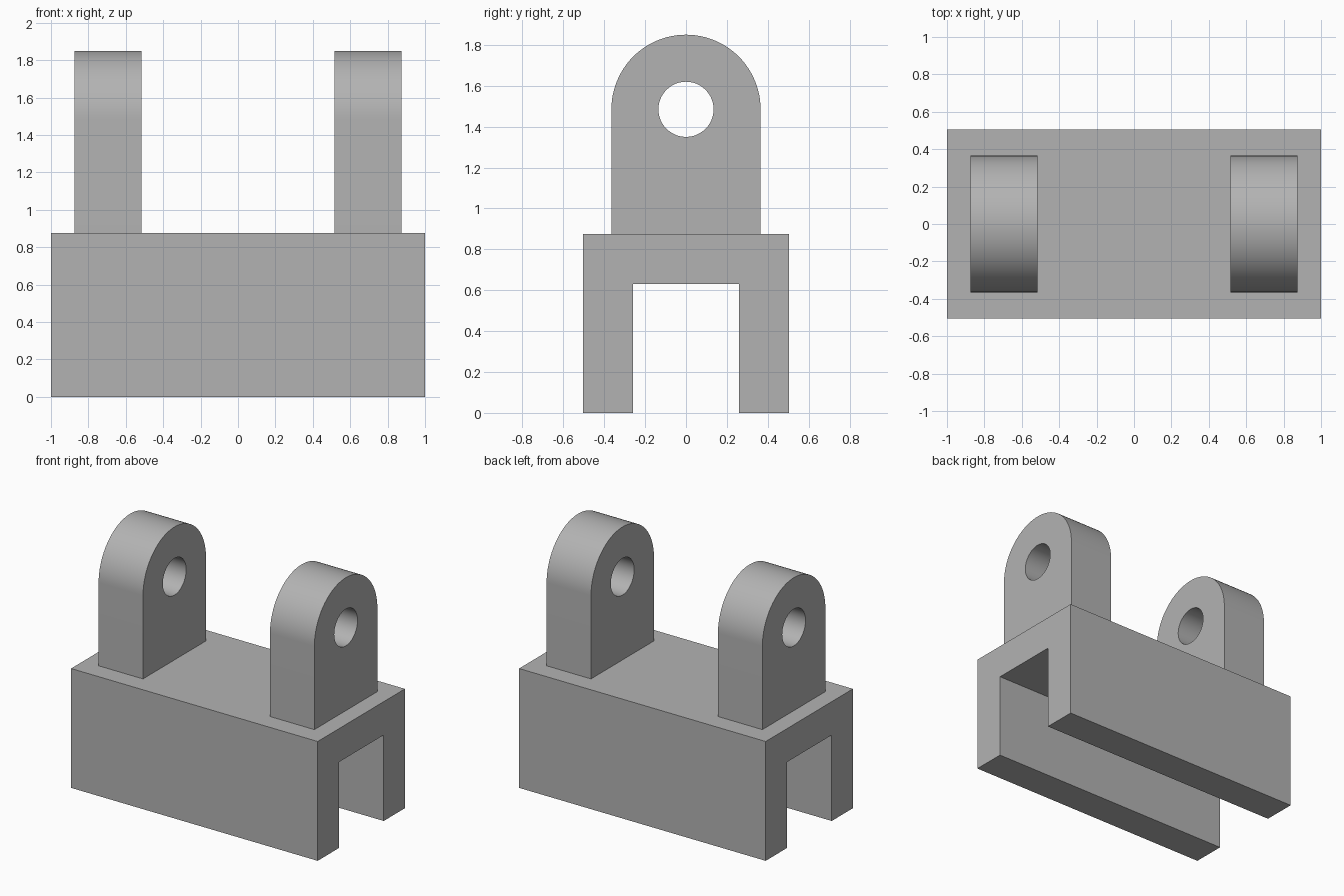
import bpy, bmesh, math
from mathutils import Vector

cube = bpy.data.objects.get("Cube")
if cube:
    bpy.data.objects.remove(cube, do_unlink=True)

# Single grey material
grey = bpy.data.materials.new("plain_grey")
grey.use_nodes = True
color = (0.45, 0.45, 0.45, 1)
grey.diffuse_color = color
grey.node_tree.nodes["Principled BSDF"].inputs["Base Color"].default_value = color


def arc(radius, height, start, end, steps):
    """Points (y, z) along an arc centred on y = 0."""
    angles = [start + (end - start) * i / steps for i in range(steps + 1)]
    return [(radius * math.cos(a), height + radius * math.sin(a)) for a in angles]


def extrude_profile(name, loops, x0, x1):
    """Fill closed (y, z) loops, inner ones as holes, and extrude along x."""
    bm = bmesh.new()
    edges = []
    for loop in loops:
        verts = [bm.verts.new((x0, y, z)) for y, z in loop]
        edges += [bm.edges.new((v, verts[i - 1])) for i, v in enumerate(verts)]
    bmesh.ops.triangle_fill(bm, use_beauty=True, edges=edges, normal=(-1, 0, 0))
    result = bmesh.ops.extrude_face_region(bm, geom=bm.faces[:], use_keep_orig=True)
    moved = [g for g in result["geom"] if isinstance(g, bmesh.types.BMVert)]
    bmesh.ops.translate(bm, verts=moved, vec=Vector((x1 - x0, 0, 0)))
    bmesh.ops.recalc_face_normals(bm, faces=bm.faces[:])
    mesh = bpy.data.meshes.new(name)
    bm.to_mesh(mesh)
    bm.free()
    mesh.materials.append(grey)
    obj = bpy.data.objects.new(name, mesh)
    bpy.context.collection.objects.link(obj)
    bpy.ops.object.select_all(action="DESELECT")
    obj.select_set(True)
    bpy.context.view_layer.objects.active = obj
    bpy.ops.object.shade_smooth_by_angle(angle=math.radians(30))
    return obj


# Channel-shaped base, open underneath
depth, slot, top, slot_top = 0.505, 0.26, 0.875, 0.63
half = [(slot, slot_top), (slot, 0), (depth, 0), (depth, top)]
channel = half + [(-y, z) for y, z in reversed(half)]
extrude_profile("channel_base", [channel], -1, 1)

# Two round-topped lugs with a pin hole
lug_radius, hole_radius, pin_z = 0.365, 0.135, 1.485
outline = [(-lug_radius, top), (lug_radius, top)] + arc(lug_radius, pin_z, 0, math.pi, 48)
hole = arc(hole_radius, pin_z, 0, math.tau, 48)[:-1]
inner, outer = 0.515, 0.875
extrude_profile("left_lug", [outline, hole], inner, outer)
extrude_profile("right_lug", [outline, hole], -outer, -inner)
